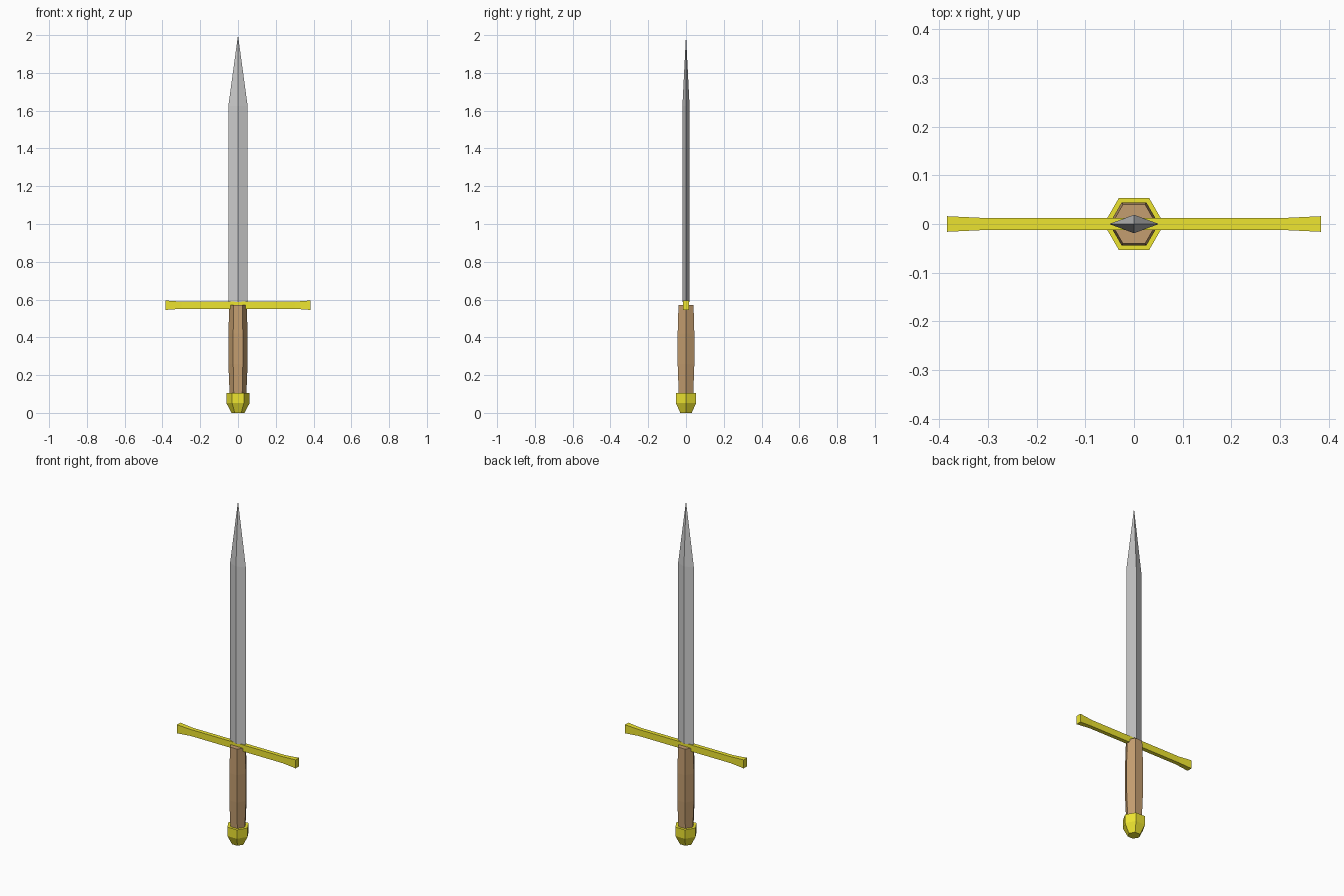
import bpy, bmesh, math
from mathutils import Vector

if "Cube" in bpy.data.objects:
    bpy.data.objects.remove(bpy.data.objects["Cube"])


def material(name, color):
    m = bpy.data.materials.new(name)
    m.diffuse_color = (*color, 1)
    m.use_nodes = True
    m.node_tree.nodes["Principled BSDF"].inputs["Base Color"].default_value = m.diffuse_color
    return m


def loft(name, rings, mat=None, tip=None):
    """Skin a closed solid through matching rings of points."""
    bm = bmesh.new()
    loops = [[bm.verts.new(p) for p in ring] for ring in rings]
    n = len(loops[0])
    for a, b in zip(loops, loops[1:]):
        for i in range(n):
            j = (i + 1) % n
            bm.faces.new((a[i], a[j], b[j], b[i]))
    bm.faces.new(loops[0][::-1])
    if tip:
        t = bm.verts.new(tip)
        for i in range(n):
            bm.faces.new((loops[-1][i], loops[-1][(i + 1) % n], t))
    else:
        bm.faces.new(loops[-1])
    bmesh.ops.recalc_face_normals(bm, faces=bm.faces)
    me = bpy.data.meshes.new(name)
    bm.to_mesh(me)
    bm.free()
    ob = bpy.data.objects.new(name, me)
    bpy.context.collection.objects.link(ob)
    if mat:
        me.materials.append(mat)
    return ob


def polygon(sides, rx, ry, z):
    return [Vector((rx * math.cos(math.tau * i / sides), ry * math.sin(math.tau * i / sides), z))
            for i in range(sides)]


def rectangle(x, hy, hz, zc=0.57):
    return [Vector((x, sy * hy, zc + sz * hz)) for sy, sz in ((-1, -1), (1, -1), (1, 1), (-1, 1))]


gold = material("gold", (0.85, 0.78, 0.03))
wood = material("wood", (0.55, 0.34, 0.16))

# Blade: diamond section drawn to a point
loft("blade", [polygon(4, 0.051, 0.019, 0.588), polygon(4, 0.051, 0.019, 1.625)], tip=(0, 0, 2))

# Crossguard: thin bar with flared ends
loft("crossguard", [rectangle(x, hy, hz) for x, hy, hz in
                    ((-0.384, 0.016, 0.025), (-0.3, 0.012, 0.019),
                     (0.3, 0.012, 0.019), (0.384, 0.016, 0.025))], gold)

# Grip: hexagonal, swelling in the middle
loft("grip", [polygon(6, r, r, z) for r, z in
              ((0.044, 0.09), (0.051, 0.26), (0.051, 0.42), (0.046, 0.57))], wood)

# Pommel: hexagonal cap tapering to the base
loft("pommel", [polygon(6, r, r, z) for r, z in
                ((0.035, 0), (0.062, 0.053), (0.062, 0.105))], gold)
